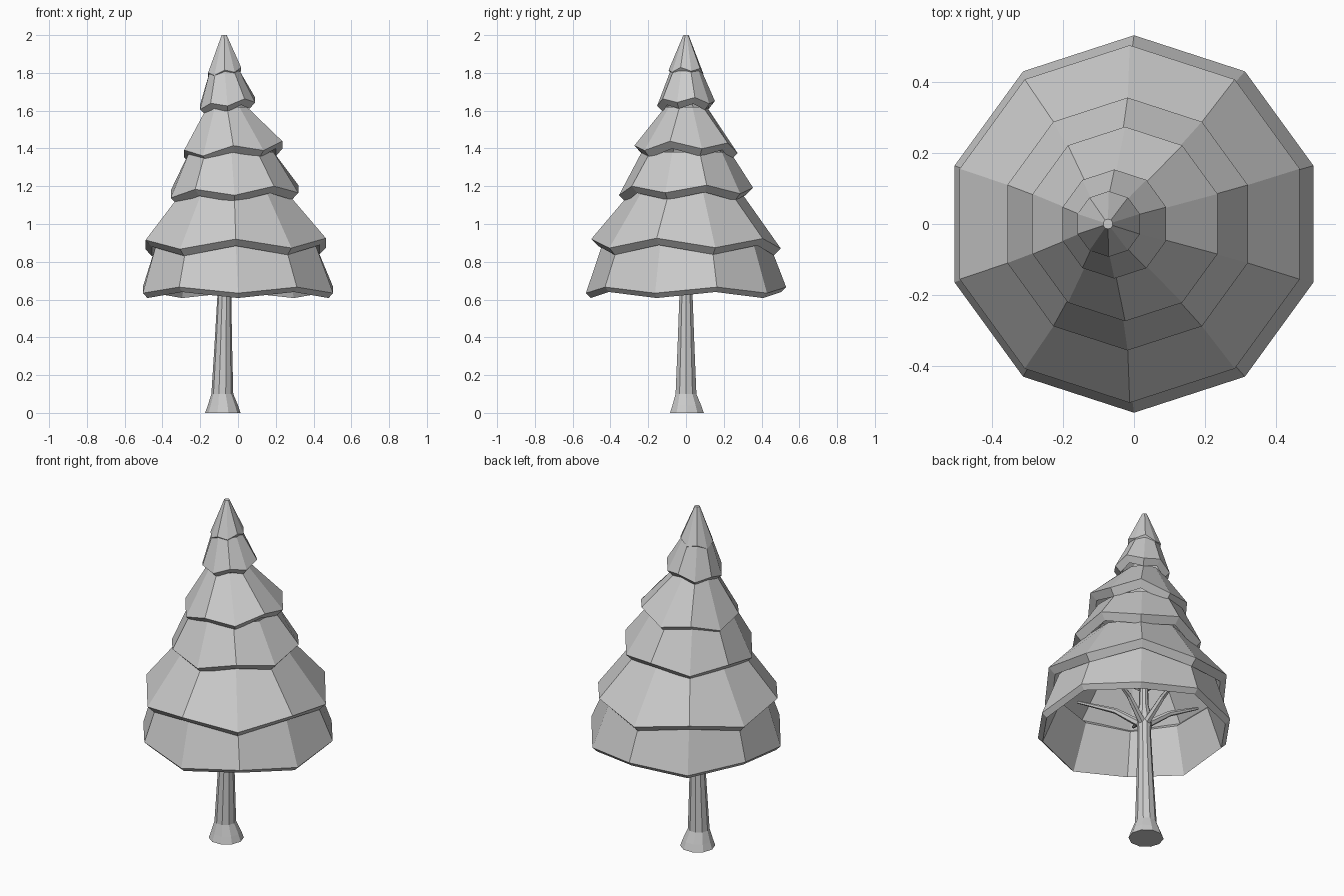
import bpy, math
from mathutils import Vector

if "Cube" in bpy.data.objects:
    bpy.data.objects.remove(bpy.data.objects["Cube"])


def loft(name, rings, cyclic=False, caps=True):
    """Skin a stack of equal-length point rings with flat quads."""
    n = len(rings[0])
    verts = [p for ring in rings for p in ring]
    faces = []
    for k in range(len(rings) if cyclic else len(rings) - 1):
        a, b = k * n, ((k + 1) % len(rings)) * n
        for i in range(n):
            j = (i + 1) % n
            faces.append((a + i, a + j, b + j, b + i))
    if caps and not cyclic:
        faces.append(tuple(range(n))[::-1])
        faces.append(tuple(range(len(verts) - n, len(verts))))
    mesh = bpy.data.meshes.new(name)
    mesh.from_pydata(verts, [], faces)
    mesh.update()
    ob = bpy.data.objects.new(name, mesh)
    bpy.context.collection.objects.link(ob)
    return ob


def tier_ring(cx, r, z, wave=0.0, tilt=0.0):
    """Ten-sided ring with an alternating up/down edge and a lean along x."""
    pts = []
    for i in range(10):
        a = math.radians(18 + 36 * i)
        pts.append((cx + r * math.cos(a), r * math.sin(a),
                    z + wave * (-1) ** i + tilt * r * math.cos(a)))
    return pts


def tube(name, path, sides=6):
    """Tapered limb through (x, y, z, radius) points."""
    d = (Vector(path[-1][:3]) - Vector(path[0][:3])).normalized()
    q = d.to_track_quat('Z', 'Y')
    rings = []
    for x, y, z, r in path:
        rings.append([Vector((x, y, z)) + q @ Vector((r * math.cos(t), r * math.sin(t), 0))
                      for t in (2 * math.pi * i / sides for i in range(sides))])
    return loft(name, rings)


# Foliage tiers: rim (centre x, radius, z, wave, tilt), top (centre x, radius, z), rim drop
tiers = [
    ((0.000, 0.530, 0.650, 0.016, 0.00), (-0.012, 0.440, 0.90), 0.026),
    ((-0.012, 0.502, 0.895, -0.025, 0.01), (-0.020, 0.290, 1.17), 0.036),
    ((-0.018, 0.355, 1.172, 0.020, 0.04), (-0.035, 0.235, 1.38), 0.036),
    ((-0.025, 0.273, 1.395, -0.020, 0.09), (-0.058, 0.110, 1.62), 0.036),
    ((-0.055, 0.153, 1.638, 0.013, 0.13), (-0.070, 0.083, 1.81), 0.030),
    ((-0.071, 0.092, 1.805, -0.010, 0.16), (-0.073, 0.014, 2.00), 0.025),
]
for k, ((cx, r, z, wave, tilt), (tx, tr, tz), drop) in enumerate(tiers):
    outer = tier_ring(cx, r, z, wave, tilt)
    top = tier_ring(tx, tr, tz)
    inner = tier_ring(cx, r - drop, z - drop, wave, tilt)
    if k < 5:
        inner_top = tier_ring(tx, tr - drop, tz - drop)
        loft(f"foliage_tier_{k + 1}", [inner, outer, top, inner_top], cyclic=True)
    else:
        inner_top = tier_ring(tx, 0.004, tz - 0.06)
        loft("foliage_tip", [inner_top, inner, outer, top])

# Trunk with flared root
trunk = [(-0.08, 0.005, 0.0, 0.094), (-0.08, 0.004, 0.04, 0.08), (-0.083, 0, 0.1, 0.058),
         (-0.078, 0, 0.35, 0.047), (-0.072, 0, 0.64, 0.036), (-0.07, 0, 0.75, 0.042),
         (-0.068, 0, 0.82, 0.026), (-0.068, 0, 1.3, 0.015)]
loft("trunk", [[(x + r * math.cos(t), y + r * math.sin(t), z)
                for t in (2 * math.pi * i / 10 for i in range(10))] for x, y, z, r in trunk])

# Branches hidden under the foliage: a lower and an upper whorl
for level, (z, reach, rise, rad, phase) in enumerate([(0.70, 0.34, 0.17, 0.022, 20),
                                                       (0.92, 0.24, 0.12, 0.016, 56)]):
    for i in range(5):
        a = math.radians(phase + 72 * i)
        c, s = math.cos(a), math.sin(a)
        tube(f"branch_{level + 1}_{i + 1}",
             [(-0.07 + 0.01 * c, 0.01 * s, z, rad),
              (-0.065 + 0.45 * reach * c, 0.45 * reach * s, z + 0.6 * rise, rad * 0.7),
              (-0.04 + reach * c, reach * s, z + rise, rad * 0.35)])
